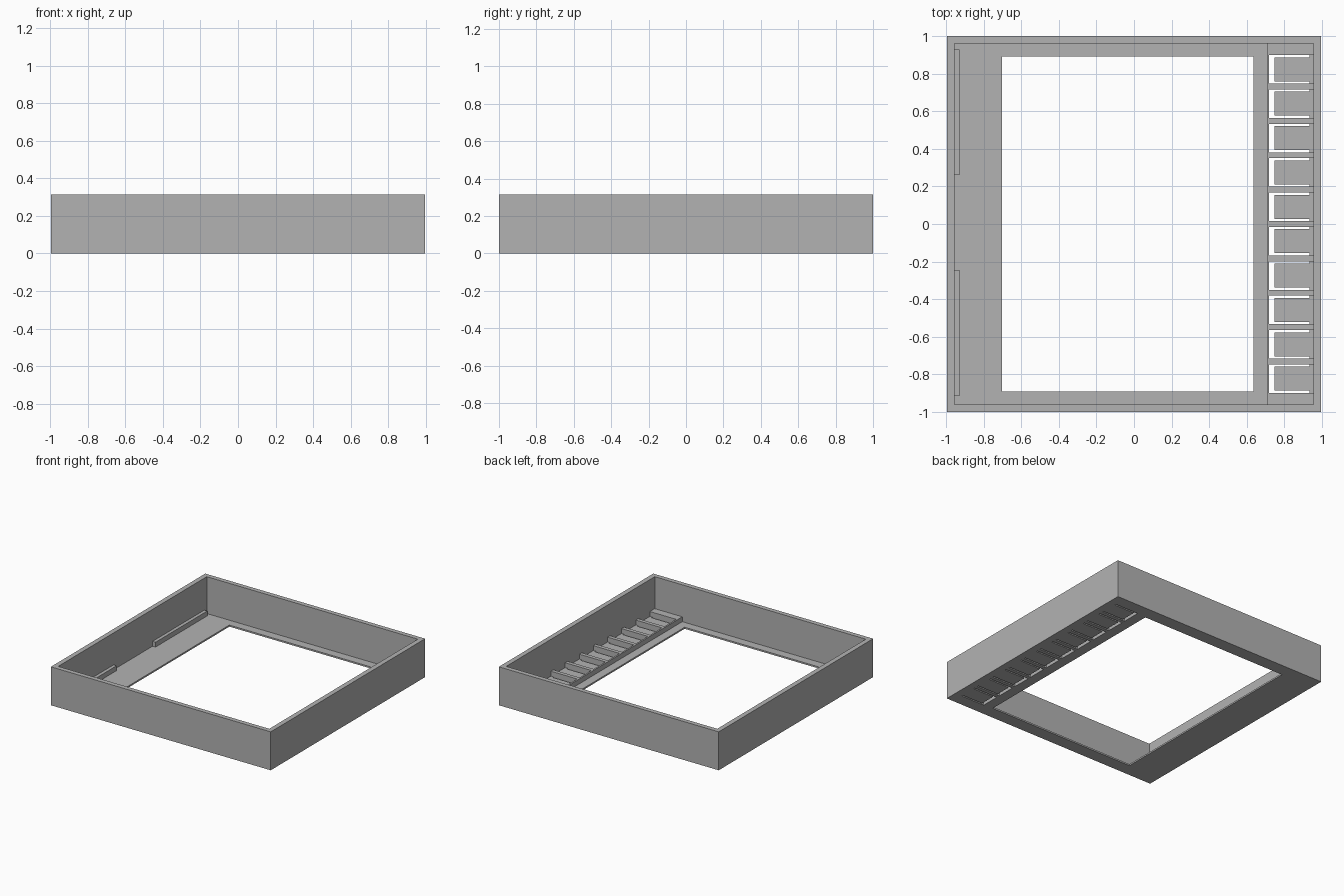
import bpy
import bmesh

cube = bpy.data.objects.get("Cube")
if cube:
    bpy.data.objects.remove(cube, do_unlink=True)

grey = bpy.data.materials.new("plain grey")
grey.use_nodes = True
colour = (0.45, 0.45, 0.45, 1)
grey.diffuse_color = colour
grey.node_tree.nodes["Principled BSDF"].inputs["Base Color"].default_value = colour


def rect(x0, x1, y0, y1):
    return [(x0, y0), (x1, y0), (x1, y1), (x0, y1)]


def prisms(name, outlines, z0, z1):
    """Extrude each plan outline from z0 to z1 into one object."""
    bm = bmesh.new()
    for outline in outlines:
        face = bm.faces.new([bm.verts.new((x, y, z0)) for x, y in outline])
        grown = bmesh.ops.extrude_face_region(bm, geom=[face])["geom"]
        top = [v for v in grown if isinstance(v, bmesh.types.BMVert)]
        bmesh.ops.translate(bm, verts=top, vec=(0, 0, z1 - z0))
    bmesh.ops.recalc_face_normals(bm, faces=bm.faces)
    mesh = bpy.data.meshes.new(name)
    bm.to_mesh(mesh)
    bm.free()
    mesh.materials.append(grey)
    obj = bpy.data.objects.new(name, mesh)
    bpy.context.collection.objects.link(obj)
    return obj


def cut(obj, outlines, z0, z1):
    """Subtract extruded outlines and discard the cutter."""
    cutter = prisms("cutter", outlines, z0, z1)
    cutter.hide_render = True
    mod = obj.modifiers.new("cut", "BOOLEAN")
    mod.operation = "DIFFERENCE"
    mod.solver = "EXACT"
    mod.object = cutter
    bpy.context.view_layer.objects.active = obj
    bpy.ops.object.modifier_apply(modifier=mod.name)
    bpy.data.objects.remove(cutter, do_unlink=True)


HEIGHT, FLOOR, LEDGE = 0.315, 0.013, 0.053
WALL_X, WALL_Y = 0.957, 0.962
PITCH, CELL = 0.183, 0.076
centres = [(i - 4.5) * PITCH for i in range(10)]


def u_slot(y):
    """Three-sided gap that frees a flexible tab, hinged at the wall side."""
    a, b, c, d = y - CELL, y - CELL + 0.012, y + CELL - 0.012, y + CELL
    x0, x1, x2 = 0.72, 0.747, 0.935
    return [(x0, a), (x2, a), (x2, b), (x1, b), (x1, c), (x2, c), (x2, d), (x0, d)]


# Open tray with a large window and slotted tabs in its floor
tray = prisms("tray", [rect(-0.997, 0.997, -1, 1)], 0, HEIGHT)
cut(tray, [rect(-WALL_X, WALL_X, -WALL_Y, WALL_Y)], FLOOR, 1)
cut(tray, [rect(-0.703, 0.637, -0.892, 0.892)], -1, 0.1)
cut(tray, [u_slot(y) for y in centres], -1, 0.1)

# Comb-shaped ledge with a pocket above every tab
ledge = prisms("divider_ledge", [rect(0.707, WALL_X, -WALL_Y, WALL_Y)], FLOOR, LEDGE)
cut(ledge, [rect(0.72, 1, y - CELL, y + CELL) for y in centres], -1, 1)

# Two retaining strips along the opposite wall
for name, y0, y1 in (("back_strip", 0.26, 0.93), ("front_strip", -0.915, -0.245)):
    prisms(name, [rect(-WALL_X, -0.93, y0, y1)], FLOOR, LEDGE)
